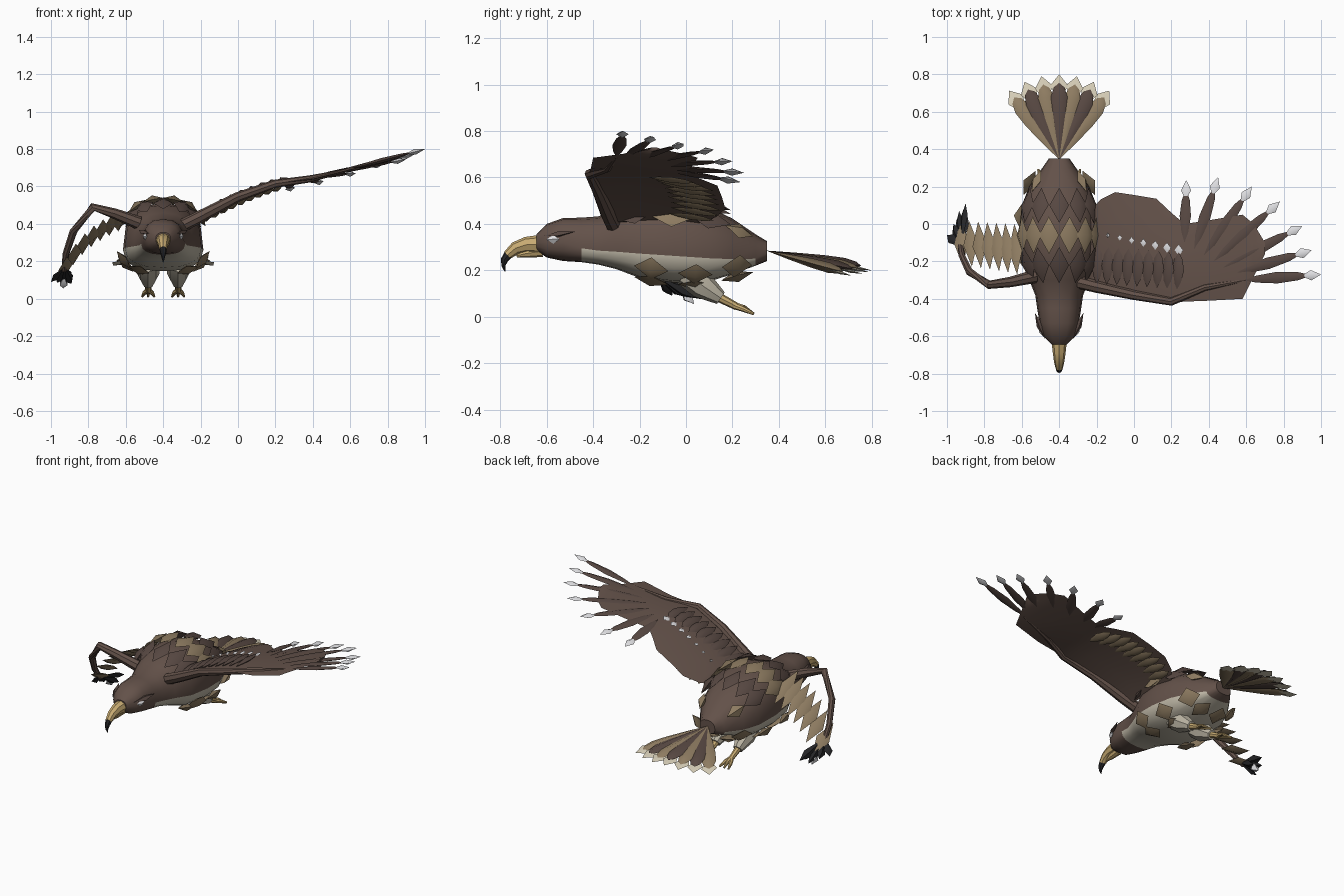
import bpy, bmesh, math
from mathutils import Vector as V

if "Cube" in bpy.data.objects:
    bpy.data.objects.remove(bpy.data.objects["Cube"])

CX = -0.4  # body centre line

def mat(name, r, g, b):
    m = bpy.data.materials.new(name)
    m.diffuse_color = (r, g, b, 1)
    m.use_nodes = True
    m.node_tree.nodes["Principled BSDF"].inputs["Base Color"].default_value = m.diffuse_color
    return m

BROWN = mat("brown plumage", .125, .083, .067)
DARK = mat("dark brown feather", .095, .064, .054)
TAN = mat("tan feather", .27, .20, .12)
CREAM = mat("cream belly", .50, .46, .37)
PALE = mat("pale tail tip", .68, .62, .48)
GOLD = mat("golden horn", .58, .41, .17)
BLACK = mat("black claw", .018, .018, .02)
WHITE = mat("white tip", .75, .75, .77)

def finish(name, bm, mats, smooth=None, rule=None):
    bmesh.ops.recalc_face_normals(bm, faces=bm.faces)
    if rule:
        for f in bm.faces:
            f.material_index = rule(f)
    me = bpy.data.meshes.new(name)
    bm.to_mesh(me)
    bm.free()
    ob = bpy.data.objects.new(name, me)
    bpy.context.collection.objects.link(ob)
    for m in mats:
        me.materials.append(m)
    if smooth:
        bpy.ops.object.select_all(action='DESELECT')
        ob.select_set(True)
        bpy.context.view_layer.objects.active = ob
        bpy.ops.object.shade_smooth_by_angle(angle=math.radians(smooth))
    return ob

def loft(bm, rings):
    rows = [[bm.verts.new(p) for p in r] for r in rings]
    n = len(rows[0])
    for a, b in zip(rows, rows[1:]):
        for i in range(n):
            bm.faces.new((a[i], a[(i + 1) % n], b[(i + 1) % n], b[i]))
    bm.faces.new(rows[0])
    bm.faces.new(rows[-1])

def tube(bm, path, n=8):
    """Round limb through (x, y, z, radius) points."""
    pts = [V(p[:3]) for p in path]
    rings = []
    for i, p in enumerate(pts):
        t = (pts[min(i + 1, len(pts) - 1)] - pts[max(i - 1, 0)]).normalized()
        ref = V((1, 0, 0)) if abs(t.x) < .8 else V((0, 1, 0))
        u = t.cross(ref).normalized()
        w = t.cross(u)
        rings.append([p + (u * math.cos(k * math.tau / n) + w * math.sin(k * math.tau / n)) * path[i][3]
                      for k in range(n)])
    loft(bm, rings)

def tubes(name, paths, m):
    bm = bmesh.new()
    for p in paths:
        tube(bm, p)
    return finish(name, bm, [m], 40)

DIAMOND = ((.5, 1),)                                  # pointed feather outline
ROUNDED = ((.3, .5), (.6, .9), (.82, 1), (.94, .65))  # long round-ended outline
SPEAR = ((.2, .6), (.5, 1), (.8, .7))

def leaf(bm, base, tip, width, thick, normal=(0, 0, 1), outline=DIAMOND):
    """Ridged feather; outline lists (position along, share of width)."""
    base, tip, normal = V(base), V(tip), V(normal)
    side = (tip - base).cross(normal).normalized()
    up = side.cross(tip - base).normalized()
    rings = [[bm.verts.new(base.lerp(tip, t) + d * s / 2) for d in
              (side * width, up * thick, -side * width, -up * thick)] for t, s in outline]
    a, b = bm.verts.new(base), bm.verts.new(tip)
    for i in range(4):
        j = (i + 1) % 4
        bm.faces.new((a, rings[0][i], rings[0][j]))
        bm.faces.new((b, rings[-1][j], rings[-1][i]))
        for p, q in zip(rings, rings[1:]):
            bm.faces.new((p[i], p[j], q[j], q[i]))

def leaves(name, items, m):
    bm = bmesh.new()
    for it in items:
        leaf(bm, *it)
    return finish(name, bm, [m], 60)

def interp(table, t):
    for a, b in zip(table, table[1:]):
        if t <= b[0]:
            f = max(0, (t - a[0]) / (b[0] - a[0]))
            return [p + (q - p) * f for p, q in zip(a, b)]
    return list(table[-1])

# Body and head: y, widest height, half width, rise above, drop below
BODY = [(-.645, .32, .04, .035, .035), (-.60, .32, .085, .08, .065), (-.53, .32, .105, .105, .08),
        (-.45, .295, .118, .132, .06), (-.38, .285, .128, .147, .06), (-.30, .28, .16, .18, .075),
        (-.2, .272, .205, .23, .105), (-.05, .262, .215, .25, .115), (.1, .252, .20, .22, .1),
        (.2, .248, .16, .175, .065), (.3, .25, .09, .105, .03), (.35, .275, .055, .05, .035)]

def on_body(y, ang):
    _, zc, rx, up, dn = interp(BODY, y)
    c, s = math.cos(ang), math.sin(ang)
    rz = up if s > 0 else dn
    e = .82
    p = V((CX + rx * math.copysign(abs(c) ** e, c), y, zc + rz * math.copysign(abs(s) ** e, s)))
    return p, V((c / rx, 0, s / rz)).normalized()

bm = bmesh.new()
loft(bm, [[on_body(r[0], k * math.tau / 16)[0] for k in range(16)] for r in BODY])

def belly(f):
    c = f.calc_center_median()
    return int(-.45 < c.y < .3 and c.z < interp(BODY, c.y)[1])
finish("body", bm, [BROWN, CREAM], 35, belly)

# Body scales laid on the surface
def scales(name, m, rows, w, l, lift):
    out = []
    for y, angs in rows:
        for d in angs:
            p0, n = on_body(y - l / 2, math.radians(d))
            p1, _ = on_body(y + l / 2, math.radians(d))
            pm, n = on_body(y, math.radians(d))
            t = (p1 - p0).normalized() * l / 2
            pm += n * lift
            out.append((pm - t, pm + t + n * .01, w, .05, n))
    leaves(name, out, m)

scales("dark_back_scales", DARK, [(-.22, (42, 66, 90, 114, 138)), (.1, (42, 66, 90, 114, 138))], .105, .2, .012)
scales("tan_back_scales", TAN, [(-.06, (36, 58, 80, 100, 122, 144))], .11, .2, .015)
scales("tan_rump_scales", TAN, [(.23, (42, 138))], .08, .14, .012)
scales("belly_scales", TAN, [(-.15, (-22, -58, -122, -158)), (.04, (-28, -65, -115, -152)),
                             (.22, (-15, -70, -110, -165))], .12, .15, .015)

# Beak with black hook
tubes("upper_beak", [[(CX, -.62, .312, .042), (CX, -.69, .31, .034), (CX, -.735, .295, .028), (CX, -.77, .265, .02)]], GOLD)
tubes("lower_beak", [[(CX, -.62, .282, .025), (CX, -.69, .272, .018), (CX, -.73, .262, .006)]], GOLD)
tubes("beak_hook", [[(CX, -.762, .272, .021), (CX, -.782, .245, .016), (CX, -.787, .22, .009), (CX, -.78, .195, .002)]], BLACK)

# Eyes and brows
S = (-1, 1)
leaves("eyes", [((CX + s * .088, -.60, .333), (CX + s * .105, -.545, .335), .04, .026, (s, 0, 0)) for s in S], WHITE)
leaves("brows", [((CX + s * .075, -.615, .347), (CX + s * .13, -.475, .368), .04, .025, (s * .5, 0, 1)) for s in S], DARK)

# Legs trailing backwards
tubes("thighs", [[(CX + s * .08, .0, .19, .06), (CX + s * .08, .07, .135, .06), (CX + s * .08, .15, .08, .03)] for s in S], CREAM)
tubes("shanks", [[(CX + s * .08, .12, .095, .022), (CX + s * .08, .22, .043, .016)] for s in S], GOLD)
tubes("toes", [[(CX + s * .08, .21, .047, .015), (CX + s * .08 + d * .02, .25, .032 + (d == 0) * .006, .012),
                (CX + s * .08 + d * .032, .292, .012, .006)] for s in S for d in (-1, 0, 1)], GOLD)

# Tail fan with pale tips
def fan(a, r, dz=0):
    a = math.radians(a)
    return (CX + r * math.sin(a), .345 + r * math.cos(a), .285 - .17 * r - abs(a) * r * .08 + dz)

ANG = [-36 + 12 * i for i in range(7)]
for name, par, m in (("dark_tail_feathers", 1, DARK), ("tan_tail_feathers", 0, TAN)):
    leaves(name, [(fan(a, 0), fan(a, .41, .004 * par), .088, .045, (0, .2, 1), ROUNDED)
                  for i, a in enumerate(ANG) if i % 2 == par], m)
leaves("tail_tips", [(fan(a, .3, -.008), fan(a, .455, -.008), .095, .014, (0, .2, 1), ((.62, 1),)) for a in ANG], PALE)

# Spread wing: x, front y, rear y, front z, rear z
WING = [(-.24, -.33, .06, .41, .40), (-.18, -.335, .13, .45, .43), (-.1, -.35, .17, .495, .465),
        (0, -.375, .155, .54, .515), (.12, -.4, .135, .585, .565), (.2, -.42, .06, .61, .595),
        (.27, -.415, .0, .625, .615), (.4, -.41, .02, .64, .64), (.58, -.40, .05, .685, .685),
        (.64, -.28, .0, .70, .70), (.7, -.16, -.1, .72, .72)]

def wing_at(x, t, dz=0):
    _, y0, y1, z0, z1 = interp(WING, x)
    camber = .035 * (y1 - y0) * max(0, 1 - max(0, x) / .6)
    return V((x, y0 + (y1 - y0) * t, z0 + (z1 - z0) * t + camber * math.sin(math.pi * t) + dz))

bm = bmesh.new()
loft(bm, [[wing_at(r[0], t, d) for t, d in ((0, 0), (.25, .01), (.65, .008), (1, 0), (.65, -.008), (.25, -.01))]
          for r in WING])
finish("spread_wing", bm, [BROWN], 60)
tubes("spread_wing_arm", [[(-.3, -.31, .39, .035), (-.2, -.335, .44, .033), (0, -.38, .545, .026),
                           (.2, -.415, .615, .022), (.38, -.34, .64, .019), (.6, -.30, .69, .008)]], BROWN)

# Long flight feathers with white tips
TIPS = [(1, -.27, .8), (.95, -.14, .775), (.9, -.01, .745), (.78, .12, .72), (.63, .2, .67), (.45, .25, .62), (.28, .235, .58)]
prim, ends = [], []
for i, t in enumerate(TIPS):
    b, t = V((.58, -.3, .69)).lerp(V((.27, -.1, .635)), i / 6), V(t)
    d = (t - b).normalized()
    prim.append((b, t - d * .05, .062, .026, (-.2, 0, 1), SPEAR))
    ends.append((t - d * .11, t, .055, .032, (-.2, 0, 1)))
leaves("flight_feathers", prim, DARK)
leaves("flight_feather_tips", ends, WHITE)

# Wing coverts above, tan feathers below, small white tips
cov, under, dots = [], [], []
for i in range(9):
    x = -.2 + .43 * i / 8
    y = -.22 - .03 * i / 8
    z = wing_at(x, .35, .01).z
    cov.append(((x, y - .1, z), (x + .01, y + .1, z + .006), .07, .035, (-.45, 0, 1), SPEAR))
    x = -.17 + .38 * i / 8
    a, b = wing_at(x, .55, -.014), wing_at(x, .97, -.022)
    under.append((a, b, .06, .026, (-.45, 0, 1), SPEAR))
for i in range(7):
    x = -.14 + .38 * i / 6
    y, s = -.06 - .08 * i / 6, .026 + .006 * i
    r = interp(WING, x)
    z = wing_at(x, (y - r[1]) / (r[2] - r[1]), .012).z
    dots.append(((x, y - s / 2, z), (x, y + s / 2, z + .004), s * .8, .014, (-.4, 0, 1)))
leaves("wing_coverts", cov, DARK)
leaves("underwing_feathers", under, TAN)
leaves("small_wing_tips", dots, WHITE)

# Folded wing with hanging feathers
tubes("folded_wing_arm", [[(-.53, -.28, .405, .036), (-.66, -.31, .455, .028), (-.775, -.325, .49, .023),
                           (-.88, -.255, .36, .021), (-.92, -.17, .24, .018), (-.93, -.1, .15, .014)]], BROWN)
hang = []
for i in range(7):
    f = i / 6
    x, z = -.635 - .29 * f, .42 - .14 * f - .11 * f ** 3
    hang.append(((x + .01, -.27 + .05 * f, z + .055), (x - .005, .0 + .02 * f, z - .06), .085, .035, (-.4, .2, .8)))
leaves("folded_wing_feathers", hang, TAN)
leaves("folded_wing_dark_ends", [((-.925, -.12, .17), t, .055, .035, (-.6, .3, .5), ((.7, 1),)) for t in
                                 ((-.90, .11, .1), (-.935, .07, .075), (-.965, .0, .085), (-1, -.06, .09), (-.89, .04, .08))], BLACK)
leaves("folded_wing_white_tip", [((-.93, -.02, .115), (-.935, .035, .055), .06, .055, (-.6, .3, .5))], WHITE)
